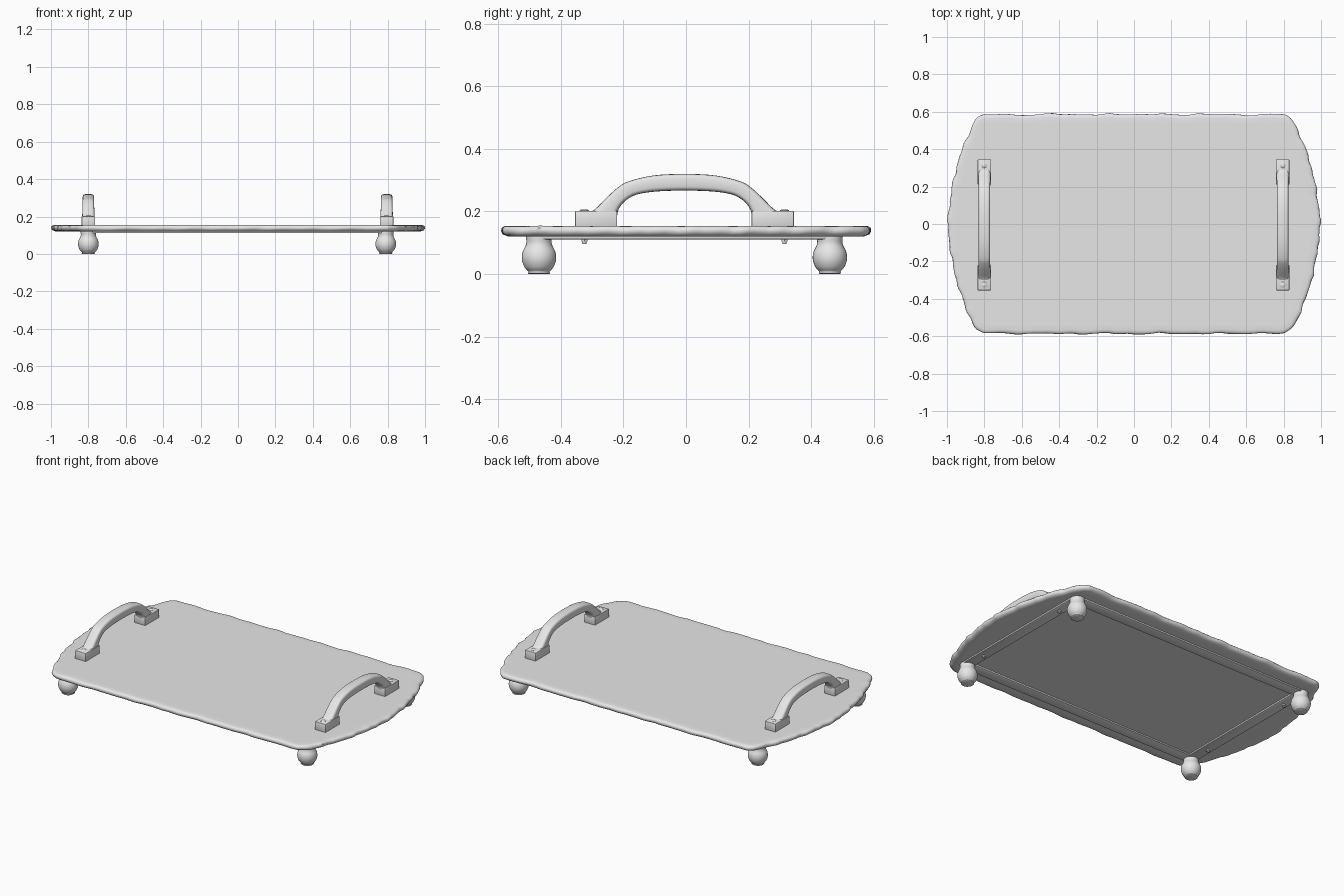
import bpy, bmesh, math
from mathutils import Vector

if "Cube" in bpy.data.objects:
    bpy.data.objects.remove(bpy.data.objects["Cube"])

mat = bpy.data.materials.new("light grey")
mat.diffuse_color = (0.8, 0.8, 0.8, 1)
mat.use_nodes = True
mat.node_tree.nodes["Principled BSDF"].inputs["Base Color"].default_value = mat.diffuse_color


def finish(name, bm, angle=40, loc=(0, 0, 0)):
    bmesh.ops.recalc_face_normals(bm, faces=bm.faces[:])
    me = bpy.data.meshes.new(name)
    bm.to_mesh(me)
    bm.free()
    ob = bpy.data.objects.new(name, me)
    ob.location = loc
    bpy.context.collection.objects.link(ob)
    me.materials.append(mat)
    bpy.ops.object.select_all(action='DESELECT')
    ob.select_set(True)
    bpy.context.view_layer.objects.active = ob
    bpy.ops.object.shade_smooth_by_angle(angle=math.radians(angle))
    return ob


def loft(bm, rings):
    """Bridge closed rings of points and cap both ends."""
    vs = [[bm.verts.new(p) for p in r] for r in rings]
    n = len(vs[0])
    for a, b in zip(vs, vs[1:]):
        for i in range(n):
            bm.faces.new((a[i], a[(i + 1) % n], b[(i + 1) % n], b[i]))
    bm.faces.new(vs[0][::-1])
    bm.faces.new(vs[-1])


def lathe(name, prof, loc, n=32):
    bm = bmesh.new()
    loft(bm, [[(r * math.cos(2 * math.pi * i / n), r * math.sin(2 * math.pi * i / n), z)
               for i in range(n)] for r, z in prof])
    return finish(name, bm, 45, loc)


def box(name, x, y, z, bevel):
    bm = bmesh.new()
    bmesh.ops.create_cube(bm, size=1)
    for v in bm.verts:
        v.co = [lo + (c + 0.5) * (hi - lo) for c, (lo, hi) in zip(v.co, (x, y, z))]
    bmesh.ops.bevel(bm, geom=bm.edges[:], offset=bevel, segments=2, profile=0.5, affect='EDGES')
    return finish(name, bm)


def spline(pts, k, closed=False):
    """Catmull-Rom resampling with k steps per span."""
    pts = [Vector(p) for p in pts]
    n = len(pts)
    get = (lambda i: pts[i % n]) if closed else (lambda i: pts[max(0, min(n - 1, i))])
    out = []
    for i in range(n if closed else n - 1):
        a, b, c, d = get(i - 1), get(i), get(i + 1), get(i + 2)
        for j in range(k):
            t = j / k
            out.append(0.5 * (2 * b + (c - a) * t + (2 * a - 5 * b + 4 * c - d) * t * t
                              + (3 * b - a - 3 * c + d) * t ** 3))
    if not closed:
        out.append(pts[-1])
    return out


# Board with a wavy natural edge
q = [(1, 0), (0.988, 0.12), (0.972, 0.22), (0.945, 0.33), (0.91, 0.43), (0.88, 0.5),
     (0.855, 0.55), (0.825, 0.576), (0.78, 0.586), (0.6, 0.585), (0.4, 0.588), (0.2, 0.586)]
half = q + [(0, 0.588)] + [(-x, y) for x, y in q[:0:-1]]
outline = spline(half + [(-x, -y) for x, y in half], 6, True)
n = len(outline)


def edge_ring(inset, z, amp, phase):
    ring = []
    for i, p in enumerate(outline):
        t = (outline[(i + 1) % n] - outline[i - 1]).normalized()
        a = math.atan2(p.y / 0.59, p.x)
        w = (math.sin(23 * a + phase) + math.sin(41 * a + 2 * phase + 1) + 0.6 * math.sin(67 * a)) / 2.6
        out = amp * w - inset
        ring.append((p.x + t.y * out, p.y - t.x * out, z + 0.15 * amp * w))
    return ring


bm = bmesh.new()
loft(bm, [edge_ring(0.05, 0.12, 0, 0), edge_ring(0.022, 0.12, 0.004, 0.5),
          edge_ring(0.006, 0.126, 0.006, 0.3), edge_ring(0.0, 0.136, 0.006, 0),
          edge_ring(0.001, 0.146, 0.006, -0.2), edge_ring(0.008, 0.152, 0.005, -0.3),
          edge_ring(0.02, 0.154, 0.003, -0.4), edge_ring(0.05, 0.154, 0, 0)])
sx = max(abs(v.co.x) for v in bm.verts)
for v in bm.verts:
    v.co.x = max(-1, v.co.x / sx)
finish("board", bm, 50)

# Frame rails under the board
for s, nm in ((-1, "left"), (1, "right")):
    box(nm + "_rail", (s * 0.795 - 0.035, s * 0.795 + 0.035), (-0.47, 0.46), (0.111, 0.128), 0.006)
for yc, nm in ((-0.47, "front"), (0.46, "back")):
    box(nm + "_rail", (-0.8, 0.79), (yc - 0.035, yc + 0.035), (0.111, 0.128), 0.006)

# Turned ball feet
foot = spline([(0.031, 0), (0.036, 0.003), (0.034, 0.008), (0.045, 0.02), (0.053, 0.038), (0.055, 0.055),
               (0.052, 0.072), (0.044, 0.088), (0.0405, 0.1), (0.041, 0.114), (0.041, 0.122)], 3)
for x in (-0.8, 0.79):
    for y in (-0.47, 0.46):
        lathe("foot", foot, (x, y, 0))

# Handles: outer and inner edge of the arch (y, z) and half width
arch = [(-0.305, 0.196, -0.215, 0.158, 0.033), (-0.283, 0.21, -0.214, 0.196, 0.033),
        (-0.25, 0.243, -0.2, 0.223, 0.032), (-0.215, 0.275, -0.175, 0.244, 0.031),
        (-0.18, 0.296, -0.145, 0.256, 0.031), (-0.1, 0.315, -0.09, 0.264, 0.031),
        (0, 0.32, 0, 0.267, 0.031)]
arch += [(-a, b, -c, d, w) for a, b, c, d, w in arch[-2::-1]]
YO = -0.005
for xc, nm in ((-0.8, "left"), (0.795, "right")):
    rings = []
    for a, b, c, d, w in spline(arch, 4):
        mid, rad = Vector(((a + c) / 2, (b + d) / 2)), Vector(((a - c) / 2, (b - d) / 2))
        ring = []
        for i in range(24):  # rounded rectangular section
            t = 2 * math.pi * i / 24
            u, v = (math.copysign(abs(f) ** 0.5, f) for f in (math.cos(t), math.sin(t)))
            p = mid + rad * v
            ring.append((w * u, p.x, p.y))
        rings.append(ring)
    bm = bmesh.new()
    loft(bm, rings)
    finish(nm + "_handle_grip", bm, 50, (xc, YO, 0))
    for s in (-1, 1):
        ys = sorted((s * 0.35 + YO, s * 0.215 + YO))
        box(nm + "_handle_block", (xc - 0.036, xc + 0.036), ys, (0.15, 0.202), 0.004)
        yb = s * 0.32 + YO
        # Screw head above, bolt end and nut below
        lathe("screw_head", [(0.015, 0.2), (0.015, 0.203), (0.011, 0.206), (0.004, 0.207)], (xc, yb, 0), 16)
        lathe("bolt_nut", [(0.011, 0.104), (0.011, 0.114)], (xc, yb, 0), 6)
        lathe("bolt_end", [(0.006, 0.096), (0.007, 0.098), (0.007, 0.112)], (xc, yb, 0), 12)
